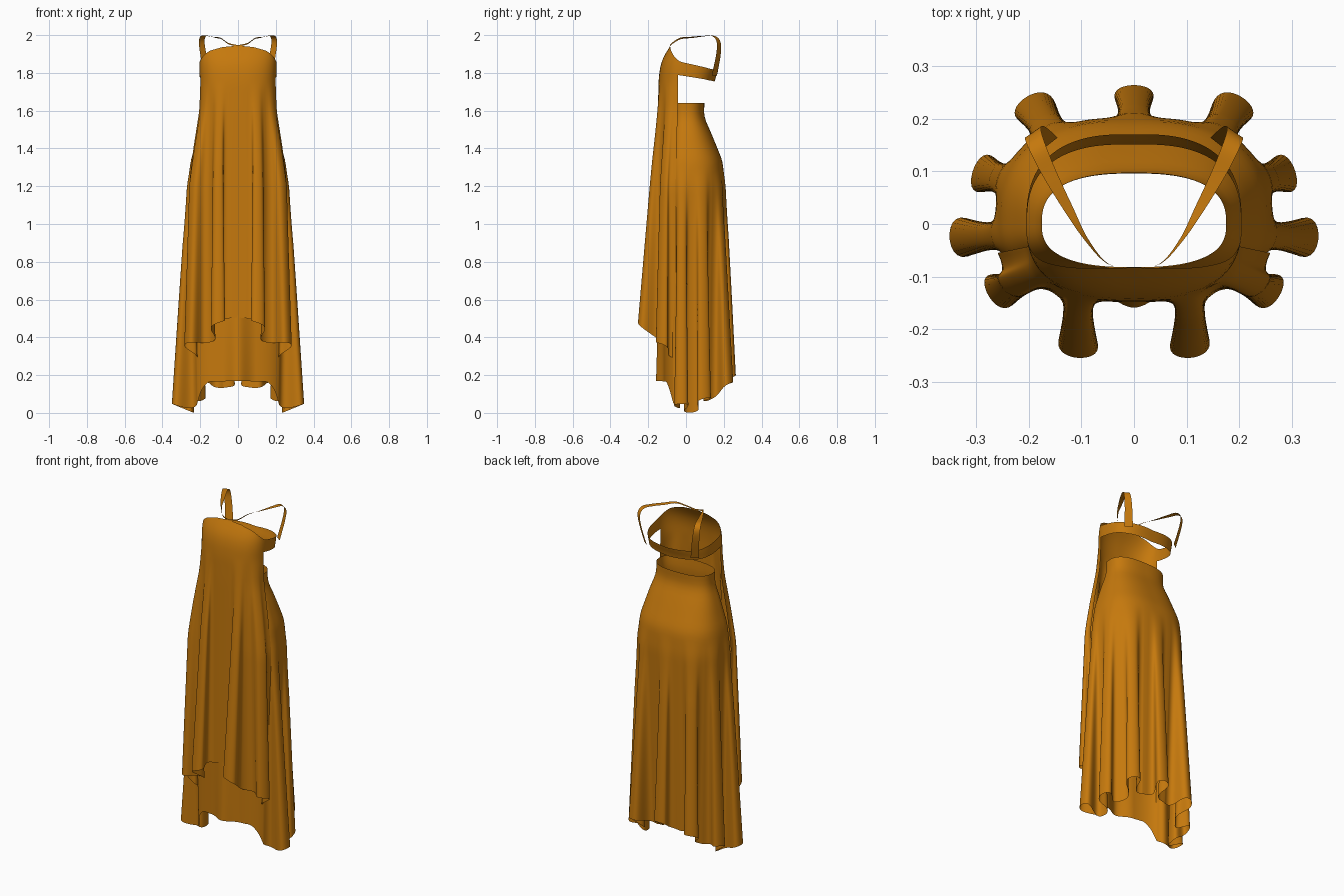
import bpy, math
from mathutils import Vector

if "Cube" in bpy.data.objects:
    bpy.data.objects.remove(bpy.data.objects["Cube"])

MAT = bpy.data.materials.new("amber_cloth")
MAT.diffuse_color = (0.56, 0.19, 0.004, 1)
MAT.use_nodes = True
MAT.node_tree.nodes["Principled BSDF"].inputs["Base Color"].default_value = MAT.diffuse_color


def lerp_table(t, x, i=1):
    if x <= t[0][0]:
        return t[0][i]
    for p, q in zip(t, t[1:]):
        if x <= q[0]:
            return p[i] + (q[i] - p[i]) * (x - p[0]) / (q[0] - p[0])
    return t[-1][i]


def smooth(t, x, i=1, h=0.03):
    return sum(lerp_table(t, x + h * k / 3, i) for k in range(-3, 4)) / 7


def add_mesh(name, verts, faces):
    me = bpy.data.meshes.new(name)
    me.from_pydata(verts, [], faces)
    me.materials.append(MAT)
    ob = bpy.data.objects.new(name, me)
    bpy.context.collection.objects.link(ob)
    for p in me.polygons:
        p.use_smooth = True
    return ob


def grid(name, rows, closed=False):
    n = len(rows[0])
    faces = []
    for j in range(len(rows) - 1):
        for i in range(n if closed else n - 1):
            k = (i + 1) % n
            faces.append((j * n + i, (j + 1) * n + i, (j + 1) * n + k, j * n + k))
    return add_mesh(name, [v for r in rows for v in r], faces)


def cloth(name, phis, profile, top, hem, lobes, start, lift, nrows, closed=False, n=2.6):
    """Draped sheet: rounded cross-section by height, omega folds growing to the hem."""
    rows = []
    for j in range(nrows + 1):
        v = j / nrows
        row = []
        for deg in phis:
            # fold the angle into the right half, -90..90
            a = (deg + 90) % 360 - 90
            side = 1
            if a > 90:
                a, side = 180 - a, -1
            f, off = 0.0, Vector((0, 0))
            for c, half, axis, amp, bulge in lobes:
                u = (a - c) / half
                if abs(u) < 1:
                    w = 0.5 + 0.5 * math.cos(math.pi * u)
                    ax = math.radians(axis)
                    d = Vector((math.cos(ax), math.sin(ax)))
                    off += d * amp * w
                    off += Vector((-d.y, d.x)) * bulge * math.sin(2 * math.pi * u)
                    if bulge:
                        f = max(f, w)
            zt = smooth(top, a, h=4)
            zh = max(0, smooth(hem, a, h=4) + lift * f)
            z = zt + (zh - zt) * v
            ra, yf, yb = (smooth(profile, z, i) for i in (1, 2, 3))
            ph = math.radians(a)
            c, s = math.cos(ph), math.sin(ph)
            r = ((abs(c) / ra) ** n + (abs(s) / (yb if s > 0 else yf)) ** n) ** (-1 / n)
            g = max(0, min(1, (start - z) / (start - zh)))
            g = g * (0.75 + 0.25 * min(1, g * 3))
            row.append((side * (r * c + off.x * g), r * s + off.y * g, z))
        rows.append(row)
    return grid(name, rows, closed)


def span(a, b, n):
    return [a + (b - a) * i / n for i in range(n + 1)]


# profile rows: height, half width, front depth, back depth
skirt_profile = [(0, .235, .12, .165), (0.6, .25, .122, .185), (1.2, .264, .122, .203),
                 (1.33, .252, .115, .195), (1.48, .208, .092, .134),
                 (1.57, .175, .08, .094), (1.64, .175, .085, .098)]
# fold rows: centre angle, half span, axis angle, length, bulge
skirt_folds = [(90, 18, 90, .092, .022), (48, 16, 53, .11, .022), (19, 13, 17, .085, .022),
               (-5, 12, -3, .115, .024), (-90, 40, -90, .038, 0)]
cloth("skirt", span(-90, 269.25, 479), skirt_profile, [(-90, 1.64), (90, 1.64)],
      [(-90, .17), (-32, .165), (-22, .11), (-15, .02), (-10, -.01), (6, .0), (19, .02),
       (36, .08), (60, .13), (90, .145)],
      skirt_folds, 1.3, .055, 60, closed=True)

# front overlay panel, from the neckline down
bodice_profile = [(0.3, .226, .148, .16), (1.2, .268, .148, .16), (1.4, .242, .148, .16),
                  (1.6, .208, .148, .14), (1.75, .202, .146, .148), (1.83, .205, .138, .178),
                  (1.89, .203, .118, .18), (1.96, .19, .07, .17)]
neckline = [(-90, 1.945), (-45, 1.937), (-27, 1.918), (-18, 1.885), (-10, 1.86), (40, 1.82), (90, 1.81)]
panel_folds = [(-54, 16, -88, .113, .023), (-27, 14, -25, .09, .021)]
cloth("front_panel", span(-168, -12, 260), bodice_profile, neckline,
      [(-90, .505), (-68, .5), (-54, .43), (-40, .375), (-27, .32), (-12, .285)],
      panel_folds, 1.75, .045, 70)

# band round the back of the bodice
cloth("back_band", span(-14, 194, 120), bodice_profile, neckline,
      [(-90, 1.79), (-14, 1.79), (40, 1.76), (90, 1.75)], [], 1.0, 0, 8)

# shoulder straps: path points with half-width vectors
strap = [((0, -.085, 1.943), (0, 0, .004)), ((.05, -.075, 1.955), (.001, 0, .004)),
         ((.09, -.03, 1.982), (.003, -.0015, .004)), ((.125, .03, 1.988), (.008, -.004, .003)),
         ((.16, .095, 1.995), (.012, -.006, .001)), ((.183, .145, 1.995), (.014, -.008, 0)),
         ((.192, .172, 1.965), (.015, -.01, 0)), ((.184, .172, 1.9), (.016, -.012, 0)),
         ((.163, .15, 1.785), (.018, -.014, 0))]


def catmull(pts, t):
    i = min(int(t), len(pts) - 2)
    u = t - i
    p = [Vector(pts[max(0, min(len(pts) - 1, i + k))]) for k in (-1, 0, 1, 2)]
    return 0.5 * (2 * p[1] + (p[2] - p[0]) * u + (2 * p[0] - 5 * p[1] + 4 * p[2] - p[3]) * u * u
                  + (3 * p[1] - p[0] - 3 * p[2] + p[3]) * u ** 3)


for label, sx in (("right", 1), ("left", -1)):
    rows = []
    for k in range(65):
        t = k / 8
        c, w = catmull([s[0] for s in strap], t), catmull([s[1] for s in strap], t)
        rows.append([(sx * q.x, q.y, q.z) for q in (c - w, c + w)])
    grid(label + "_strap", rows)
